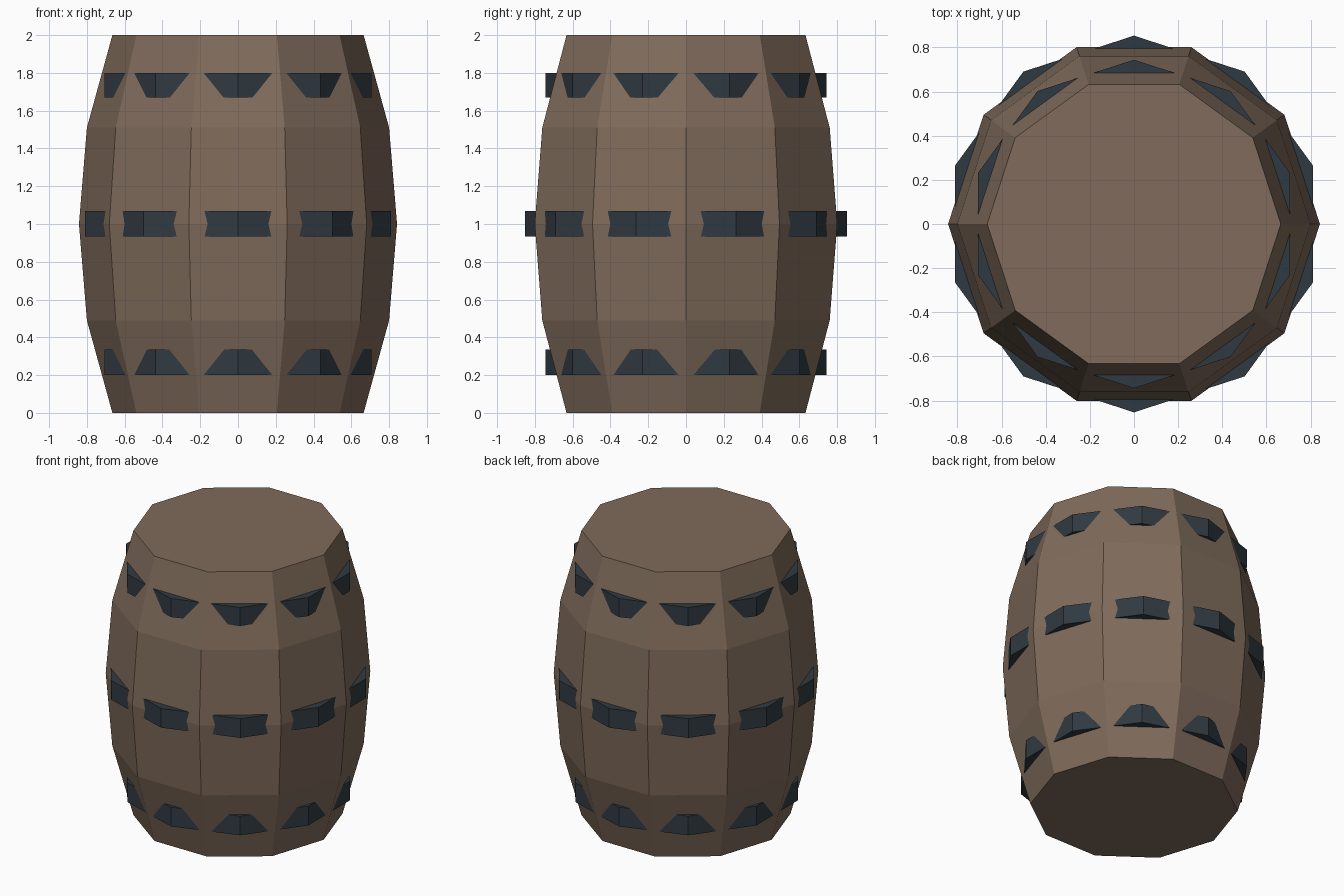
import bpy, bmesh, math

if "Cube" in bpy.data.objects:
    bpy.data.objects.remove(bpy.data.objects["Cube"])

SIDES = 10


def material(name, rgb):
    m = bpy.data.materials.new(name)
    m.diffuse_color = (*rgb, 1.0)
    m.use_nodes = True
    m.node_tree.nodes["Principled BSDF"].inputs["Base Color"].default_value = m.diffuse_color
    return m


wood = material("brown wood", (0.214, 0.147, 0.104))
iron = material("dark iron", (0.030, 0.042, 0.054))


def lathe(name, profile, turn, mat, capped=True):
    """Revolve (radius, z) points into a faceted solid; uncapped profiles close on themselves."""
    bm = bmesh.new()
    rings = []
    for r, z in profile:
        angles = [math.radians(turn) + math.tau * i / SIDES for i in range(SIDES)]
        rings.append([bm.verts.new((r * math.cos(a), r * math.sin(a), z)) for a in angles])
    pairs = list(zip(rings, rings[1:]))
    if capped:
        bm.faces.new(rings[0][::-1])
        bm.faces.new(rings[-1])
    else:
        pairs.append((rings[-1], rings[0]))
    for low, high in pairs:
        for i in range(SIDES):
            j = (i + 1) % SIDES
            bm.faces.new((low[i], low[j], high[j], high[i]))
    bmesh.ops.recalc_face_normals(bm, faces=bm.faces)
    mesh = bpy.data.meshes.new(name)
    bm.to_mesh(mesh)
    bm.free()
    mesh.materials.append(mat)
    obj = bpy.data.objects.new(name, mesh)
    bpy.context.collection.objects.link(obj)
    return obj


# Bulging barrel body
lathe("barrel_body", [(0.665, 0), (0.80, 0.49), (0.842, 1.0), (0.80, 1.51), (0.665, 2.0)], 0, wood)

# Hoops, turned half a side so that only their corners poke through the staves
for name, radius, low, high in (("bottom_hoop", 0.744, 0.20, 0.335),
                                ("middle_hoop", 0.853, 0.935, 1.07),
                                ("top_hoop", 0.744, 1.67, 1.80)):
    inner = radius - 0.10
    lathe(name, [(inner, low), (radius, low), (radius, high), (inner, high)], 18, iron, capped=False)
